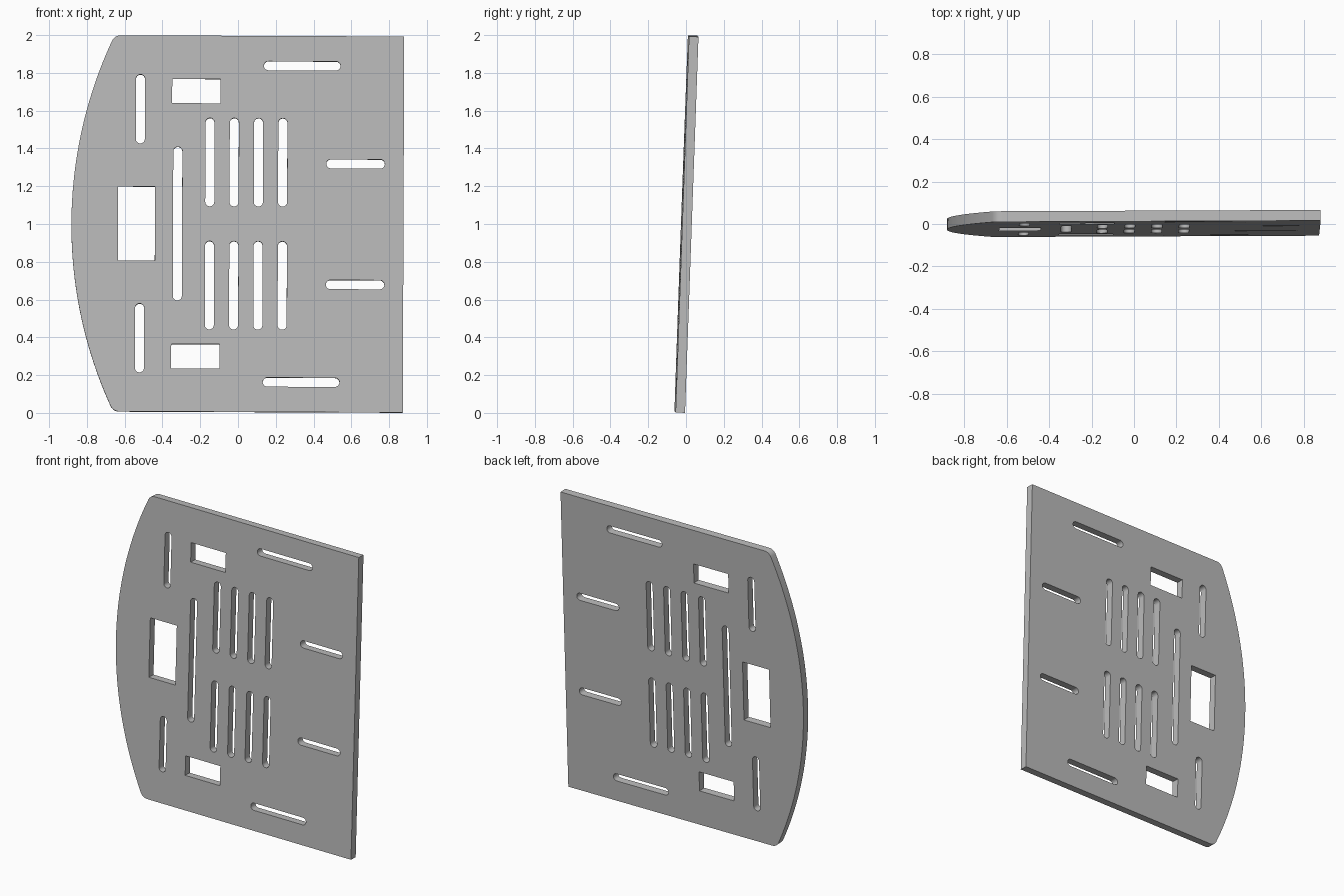
import bpy
from math import pi, sin, cos, sqrt, atan2, radians

cube = bpy.data.objects.get("Cube")
if cube:
    bpy.data.objects.remove(cube, do_unlink=True)

HALF_H, LEFT, RIGHT = 0.996, -0.882, 0.876
THICK, SLOT_W = 0.05, 0.048


def arc(cx, cy, r, a0, a1, n):
    return [(cx + r * cos(a0 + (a1 - a0) * i / n),
             cy + r * sin(a0 + (a1 - a0) * i / n)) for i in range(n + 1)]


def rect(x0, x1, y0, y1):
    return [(x0, y0), (x1, y0), (x1, y1), (x0, y1)]


def slot(x0, x1, y0, y1):
    """Round-ended slot filling the given box."""
    r = min(x1 - x0, y1 - y0) / 2
    if x1 - x0 > y1 - y0:
        cy = (y0 + y1) / 2
        return (arc(x1 - r, cy, r, -pi / 2, pi / 2, 12)
                + arc(x0 + r, cy, r, pi / 2, 3 * pi / 2, 12))
    cx = (x0 + x1) / 2
    return arc(cx, y1 - r, r, 0, pi, 12) + arc(cx, y0 + r, r, pi, 2 * pi, 12)


def v_slot(x, y0, y1):
    return slot(x - SLOT_W / 2, x + SLOT_W / 2, y0, y1)


def h_slot(x0, x1, y):
    return slot(x0, x1, y - SLOT_W / 2, y + SLOT_W / 2)


def mirrored(loop):
    return [loop, [(x, -y) for x, y in loop]]


# Plate outline: straight right side, bowed left side, rounded left corners
bow_r, fillet = 2.32, 0.05
bow_x = LEFT + bow_r
fillet_y = HALF_H - fillet
fillet_x = bow_x - sqrt((bow_r - fillet) ** 2 - fillet_y ** 2)
turn = atan2(fillet_y, fillet_x - bow_x)
outline = ([(RIGHT, -HALF_H), (RIGHT, HALF_H)]
           + arc(fillet_x, fillet_y, fillet, pi / 2, turn, 8)
           + arc(bow_x, 0, bow_r, turn, 2 * pi - turn, 48)[1:-1]
           + arc(fillet_x, -fillet_y, fillet, -turn, -pi / 2, 8))

# Openings, mirrored about the middle height
loops = [outline, rect(-0.635, -0.44, -0.196, 0.196), v_slot(-0.32, -0.407, 0.407)]
loops += mirrored(rect(-0.351, -0.096, 0.638, 0.767))
loops += mirrored(v_slot(-0.519, 0.424, 0.789))
loops += mirrored(h_slot(0.134, 0.54, 0.838))
loops += mirrored(h_slot(0.466, 0.776, 0.32))
for i in range(4):
    loops += mirrored(v_slot(-0.15 + 0.1285 * i, 0.092, 0.56))

# Filled, extruded curve turned into a mesh
curve = bpy.data.curves.new("slotted_plate", "CURVE")
curve.dimensions = "2D"
curve.fill_mode = "BOTH"
curve.extrude = THICK / 2
for loop in loops:
    spline = curve.splines.new("POLY")
    spline.points.add(len(loop) - 1)
    for point, (x, y) in zip(spline.points, loop):
        point.co = (x, y, 0, 1)
    spline.use_cyclic_u = True

plate = bpy.data.objects.new("slotted_plate", curve)
bpy.context.collection.objects.link(plate)
bpy.ops.object.select_all(action="DESELECT")
plate.select_set(True)
bpy.context.view_layer.objects.active = plate
bpy.ops.object.convert(target="MESH")
bpy.ops.object.mode_set(mode="EDIT")
bpy.ops.mesh.select_all(action="SELECT")
bpy.ops.mesh.remove_doubles(threshold=0.0001)
bpy.ops.mesh.normals_make_consistent(inside=False)
bpy.ops.object.mode_set(mode="OBJECT")
bpy.ops.object.shade_smooth_by_angle(angle=radians(30))

# Stand the plate up with its slight backward lean and twist
plate.rotation_euler = (radians(90 - 2.05), 0.004, 0.004)
plate.location = (0, 0.002, 1)

# Plain grey
grey = bpy.data.materials.new("plain_grey")
grey.use_nodes = True
colour = (0.5, 0.5, 0.5, 1)
grey.diffuse_color = colour
grey.node_tree.nodes["Principled BSDF"].inputs["Base Color"].default_value = colour
plate.data.materials.clear()
plate.data.materials.append(grey)
